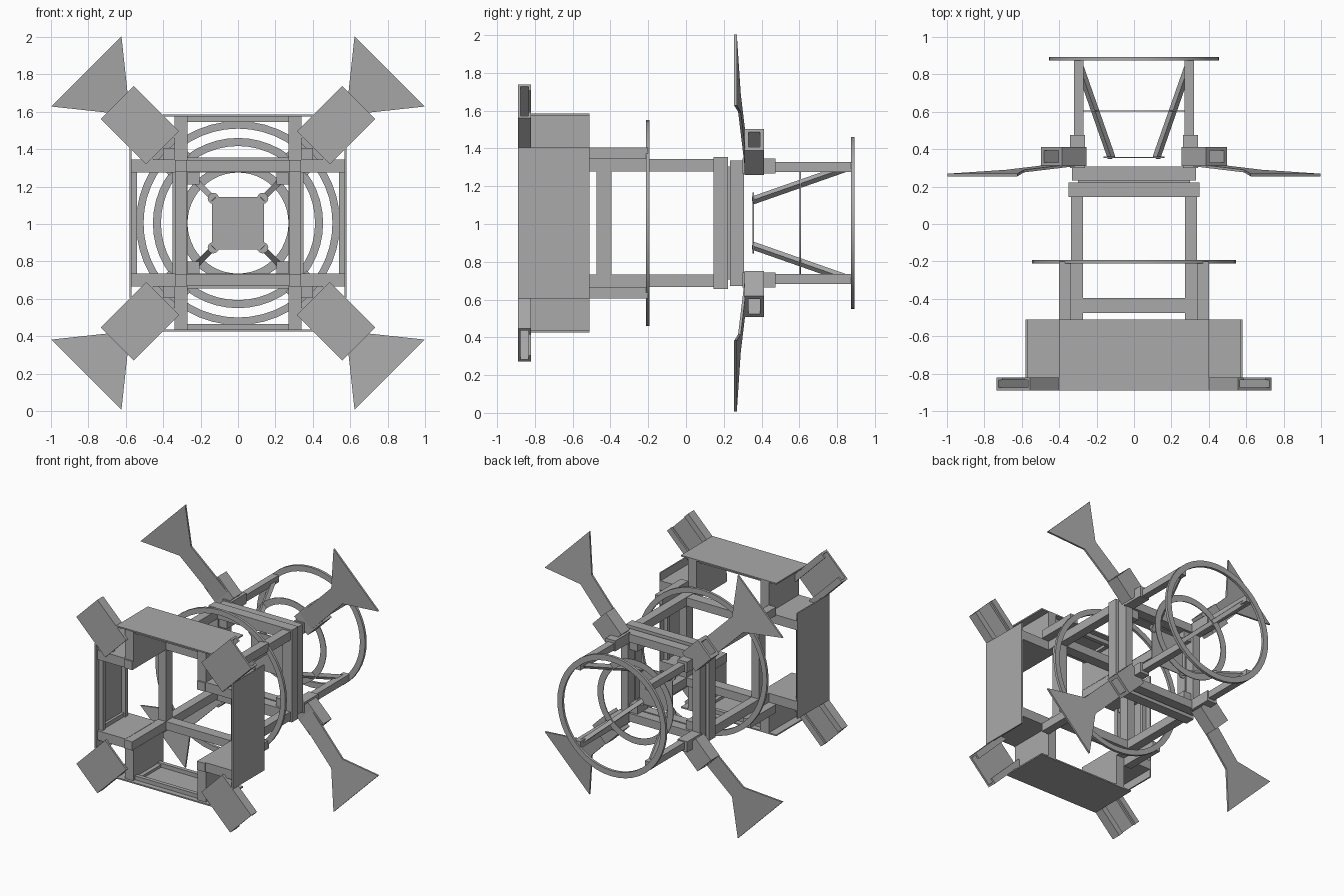
import bpy, bmesh, math
from mathutils import Matrix, Vector

if "Cube" in bpy.data.objects:
    bpy.data.objects.remove(bpy.data.objects["Cube"])

CZ = 1.005  # height of the long axis
grey = bpy.data.materials.new("plain_grey")
grey.use_nodes = True
grey.diffuse_color = (0.4, 0.4, 0.4, 1)
grey.node_tree.nodes["Principled BSDF"].inputs["Base Color"].default_value = (0.4, 0.4, 0.4, 1)


def finish(name, bm, turn=0):
    """Turn a part about the long axis, lift it and make the object."""
    bmesh.ops.recalc_face_normals(bm, faces=bm.faces)
    bm.transform(Matrix.Translation((0, 0, CZ)) @ Matrix.Rotation(turn, 4, 'Y'))
    me = bpy.data.meshes.new(name)
    bm.to_mesh(me)
    bm.free()
    me.materials.append(grey)
    ob = bpy.data.objects.new(name, me)
    bpy.context.collection.objects.link(ob)
    return ob


def add_box(bm, x, y, z):
    """Box from three (low, high) ranges, heights measured from the axis."""
    size = [b - a for a, b in (x, y, z)]
    mid = [(a + b) / 2 for a, b in (x, y, z)]
    m = Matrix.Translation(mid) @ Matrix.Diagonal((*size, 1))
    bmesh.ops.create_cube(bm, size=1, matrix=m)


def boxes(name, parts, turn=0):
    bm = bmesh.new()
    for p in parts:
        add_box(bm, *p)
    return finish(name, bm, turn)


def four(name, parts, start=0):
    """Repeat a group of boxes at four quarter turns."""
    for i in range(4):
        boxes(f"{name}_{i + 1}", parts, math.radians(start + 90 * i))


def prism(bm, outline, y_at, thick):
    """Plate with an (x, z) outline, its depth given by y_at(z)."""
    front = [bm.verts.new((x, y_at(z), z)) for x, z in outline]
    back = [bm.verts.new((x, y_at(z) + thick, z)) for x, z in outline]
    bm.faces.new(front)
    bm.faces.new(back[::-1])
    n = len(outline)
    for i in range(n):
        j = (i + 1) % n
        bm.faces.new((front[i], back[i], back[j], front[j]))


def ring(name, y, depth, outer, inner, n=48):
    bm = bmesh.new()
    loops = []
    for r, yy in ((outer, y), (outer, y + depth), (inner, y + depth), (inner, y)):
        loops.append([bm.verts.new((r * math.cos(t), yy, r * math.sin(t)))
                      for t in (2 * math.pi * i / n for i in range(n))])
    for k in range(4):
        a, b = loops[k], loops[(k + 1) % 4]
        for i in range(n):
            j = (i + 1) % n
            bm.faces.new((a[i], a[j], b[j], b[i]))
    ob = finish(name, bm)
    bpy.context.view_layer.objects.active = ob
    ob.select_set(True)
    bpy.ops.object.shade_smooth_by_angle(angle=math.radians(30))
    ob.select_set(False)


def frame(name, y, outer, inner):
    """Square frame around the long axis."""
    boxes(name, [((-outer, outer), y, (s * outer, s * inner) if s < 0 else (inner, outer)) for s in (-1, 1)]
          + [((-outer, -inner), y, (-inner, inner)), ((inner, outer), y, (-inner, inner))])


# Outer panels with a raised rim on the inside
bay = (-0.89, -0.51)
four("outer_panel", [
    ((-0.4, 0.4), bay, (0.57, 0.58)),
    ((-0.27, 0.27), (-0.85, -0.82), (0.54, 0.57)),
    ((-0.27, 0.27), (-0.58, -0.55), (0.54, 0.57)),
    ((-0.27, -0.24), (-0.82, -0.58), (0.55, 0.57)),
    ((0.24, 0.27), (-0.82, -0.58), (0.55, 0.57))])

# Walls that hold the panels away from the rails
four("bay_wall", [((-0.34, -0.27), (-0.87, -0.51), (0.335, 0.57)),
                  ((0.27, 0.34), (-0.87, -0.51), (0.335, 0.57))])

# Main rails, outer rails for the large ring, rear sleeves and rear rails
four("main_rail", [((0.272, 0.338), (-0.88, 0.15), (0.272, 0.338))])
four("ring_rail", [((0.338, 0.4), (-0.51, -0.2), (0.338, 0.4))])
four("rear_sleeve", [((0.262, 0.342), (0.3, 0.475), (0.262, 0.342))])
four("rear_rail", [((0.27, 0.322), (0.475, 0.88), (0.27, 0.322))])

# Square frames along the rails
frame("front_frame", (-0.475, -0.395), 0.335, 0.272)
frame("middle_frame_front", (0.145, 0.222), 0.35, 0.27)
frame("middle_frame_rear", (0.232, 0.308), 0.332, 0.27)
frame("middle_frame_web", (0.22, 0.234), 0.3, 0.28)
four("frame_corner_block", [((0.205, 0.272), (0.16, 0.29), (0.205, 0.272))])

# Rings
ring("large_ring", -0.212, 0.02, 0.545, 0.505)
ring("rear_ring", 0.873, 0.02, 0.455, 0.412)
ring("small_ring", 0.602, 0.006, 0.318, 0.27)

# Channel-shaped corner pods, pointing out on the diagonals
four("corner_pod", [
    ((-0.125, 0.125), (-0.89, -0.875), (0.57, 0.913)),
    ((-0.125, -0.11), (-0.875, -0.82), (0.57, 0.913)),
    ((0.11, 0.125), (-0.875, -0.82), (0.57, 0.913)),
    ((-0.11, -0.08), (-0.835, -0.82), (0.57, 0.913)),
    ((0.08, 0.11), (-0.835, -0.82), (0.57, 0.913))], 45)

# Brackets at the roots of the fins
four("fin_bracket", [
    ((-0.08, 0.08), (0.31, 0.33), (0.44, 0.625)),
    ((-0.08, -0.055), (0.33, 0.412), (0.44, 0.625)),
    ((0.055, 0.08), (0.33, 0.412), (0.44, 0.625)),
    ((-0.055, 0.055), (0.392, 0.412), (0.44, 0.625))], 45)

# Flared fins, leaning forward towards the tips
fin = [(-0.067, 0.45), (0.067, 0.45), (0.067, 0.9), (0.265, 1.146), (-0.265, 1.146), (-0.067, 0.9)]
for i in range(4):
    bm = bmesh.new()
    prism(bm, fin, lambda z: 0.255 + (1.146 - z) * 0.085, 0.014)
    finish(f"fin_{i + 1}", bm, math.radians(45 + 90 * i))

# Slanted struts from the rear rails to the central plate
for i in range(4):
    bm = bmesh.new()
    a, b = Vector((0, 0.355, 0.17)), Vector((0, 0.85, 0.415))
    d = b - a
    m = (Matrix.Translation((a + b) / 2) @ d.to_track_quat('Z', 'X').to_matrix().to_4x4()
         @ Matrix.Diagonal((0.03, 0.03, d.length, 1)))
    bmesh.ops.create_cube(bm, size=1, matrix=m)
    finish(f"strut_{i + 1}", bm, math.radians(45 + 90 * i))

# Central plate with round lugs at its corners
bm = bmesh.new()
add_box(bm, (-0.14, 0.14), (0.353, 0.359), (-0.14, 0.14))
for sx in (-1, 1):
    for sz in (-1, 1):
        m = Matrix.Translation((sx * 0.132, 0.356, sz * 0.132)) @ Matrix.Rotation(math.pi / 2, 4, 'X')
        bmesh.ops.create_cone(bm, cap_ends=True, segments=16, radius1=0.03, radius2=0.03, depth=0.008, matrix=m)
finish("central_plate", bm)
